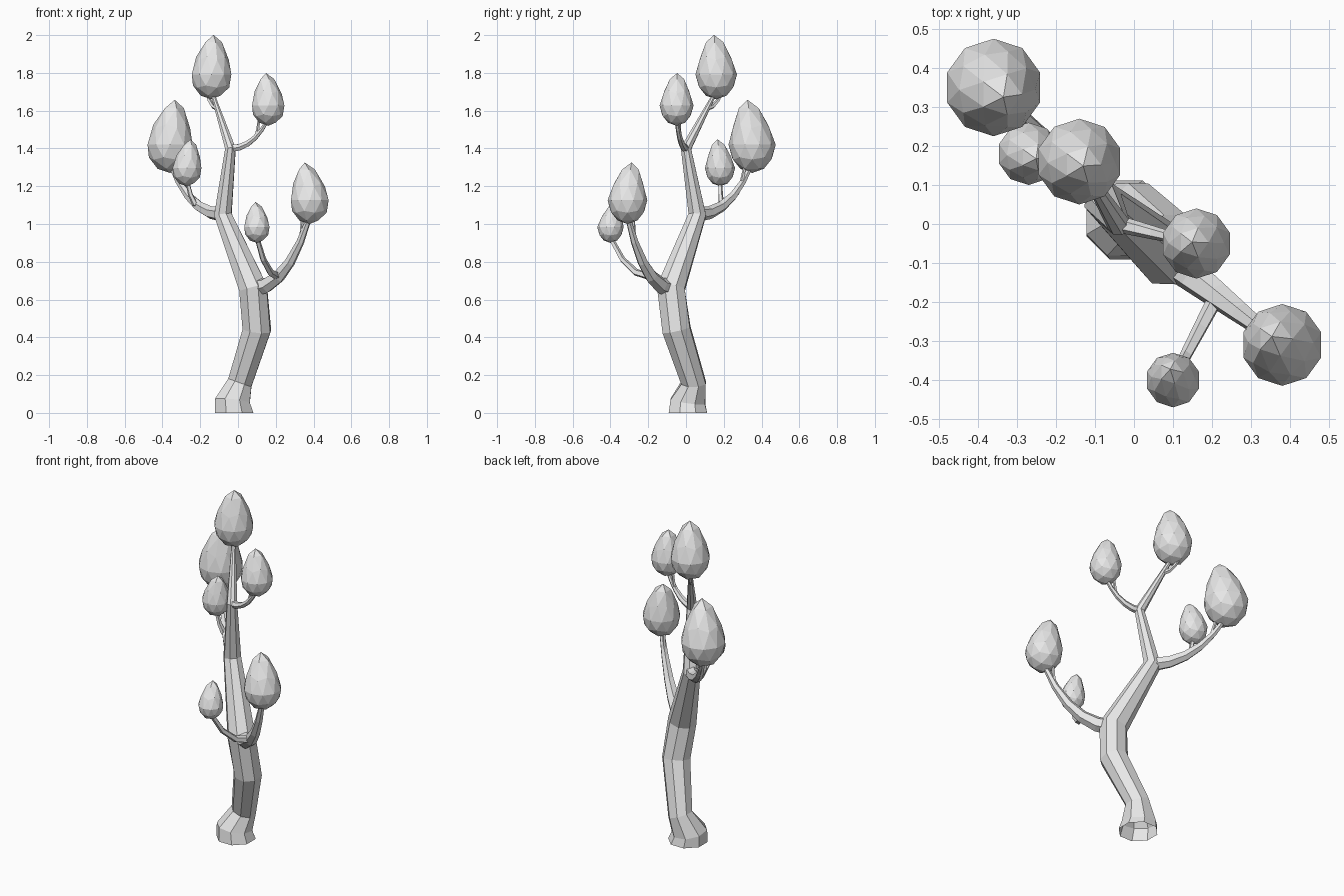
import bpy, bmesh, math
from mathutils import Vector

cube = bpy.data.objects.get("Cube")
if cube:
    bpy.data.objects.remove(cube, do_unlink=True)

grey = bpy.data.materials.new("light_grey")
grey.use_nodes = True
colour = (0.8, 0.8, 0.8, 1)
grey.diffuse_color = colour
grey.node_tree.nodes["Principled BSDF"].inputs["Base Color"].default_value = colour


def finish(name, bm):
    bmesh.ops.recalc_face_normals(bm, faces=bm.faces)
    mesh = bpy.data.meshes.new(name)
    bm.to_mesh(mesh)
    bm.free()
    mesh.materials.append(grey)
    bpy.context.collection.objects.link(bpy.data.objects.new(name, mesh))


def tube(name, points, radii, sides):
    """Faceted limb whose rings follow the path through the points."""
    bm = bmesh.new()
    side = Vector((1, 0, 0))
    rings = []
    last = len(points) - 1
    for index, point in enumerate(points):
        before = points[max(index - 1, 0)]
        after = points[min(index + 1, last)]
        along = (after - point).normalized() + (point - before).normalized()
        if point.z == 0:
            along = Vector((0, 0, 1))
        along.normalize()
        side = (side - along * side.dot(along)).normalized()
        across = along.cross(side)
        ring = []
        for corner in range(sides):
            angle = math.tau * (corner + 0.5) / sides
            outward = side * math.cos(angle) + across * math.sin(angle)
            ring.append(bm.verts.new(point + outward * radii[index]))
        rings.append(ring)
    for low, high in zip(rings, rings[1:]):
        for corner in range(sides):
            following = (corner + 1) % sides
            bm.faces.new((low[corner], low[following], high[following], high[corner]))
    bm.faces.new(rings[-1])
    finish(name, bm)


def branch(name, start, end, thick, thin, sides=6, steps=5):
    """Limb that leaves level, then sweeps up; returns its path points."""
    bend = start.lerp(end, 0.6)
    bend.z = start.z
    points, radii = [], []
    for step in range(steps + 1):
        t = step / steps
        points.append(start.lerp(bend, t).lerp(bend.lerp(end, t), t))
        radii.append(thick + (thin - thick) * t)
    tube(name, points, radii, sides)
    return points


def twig(name, start, end, thick):
    branch(name, start, end, thick, thick * 0.6, sides=5, steps=3)


def leaf_clump(name, x, y, bottom, radius):
    """Low-poly egg with a tip leaning inward; returns where its stalk ends."""
    bm = bmesh.new()
    bmesh.ops.create_icosphere(bm, subdivisions=2, radius=radius)
    for vert in bm.verts:
        rise = max(vert.co.z / radius, 0)
        narrowing = 1 - 0.2 * rise
        lean = 1 - 0.07 * rise ** 2
        vert.co.x = x * lean + vert.co.x * narrowing
        vert.co.y = y * lean + vert.co.y * narrowing
        if rise > 0:
            vert.co.z = 1.9 * radius * rise ** 1.25
        else:
            vert.co.z *= 1.2
        vert.co.z += bottom + 1.2 * radius
    finish(name, bm)
    return Vector((x, y, bottom + 0.4 * radius))


def beside(seat, spread):
    """Stalk end moved toward or away from the tree's axis."""
    return Vector((seat.x * spread, seat.y * spread, seat.z))


# Leaf clumps
top_seat = leaf_clump("top_leaves", x=-0.14, y=0.16, bottom=1.66, radius=0.11)
upper_seat = leaf_clump("upper_left_leaves", x=0.16, y=-0.05, bottom=1.52, radius=0.09)
right_seat = leaf_clump("middle_right_leaves", x=-0.36, y=0.35, bottom=1.27, radius=0.125)
right_small_seat = leaf_clump("middle_right_small_leaves", x=-0.27, y=0.18, bottom=1.2, radius=0.08)
left_seat = leaf_clump("lower_left_leaves", x=0.38, y=-0.31, bottom=1, radius=0.105)
left_small_seat = leaf_clump("lower_left_small_leaves", x=0.1, y=-0.4, bottom=0.9, radius=0.07)

# Trunk, running on into the tall stem
foot = Vector((-0.02, 0.01, 0))
flare = Vector((-0.03, 0.01, 0.06))
ankle = Vector((0.01, 0.04, 0.16))
bulge = Vector((0.1, -0.05, 0.44))
fork = Vector((0.08, -0.08, 0.66))
knee = Vector((-0.08, 0.06, 1.05))
crown = Vector((-0.04, 0, 1.4))
tube("trunk", [foot, flare, ankle, bulge, fork, knee, crown, top_seat],
     [0.11, 0.1, 0.07, 0.08, 0.08, 0.05, 0.03, 0.01], sides=8)

# Side branches, each ending in a large clump
left_path = branch("lower_left_branch", fork, left_seat, thick=0.05, thin=0.014)
right_path = branch("middle_right_branch", knee, right_seat, thick=0.04, thin=0.012)
upper_path = branch("upper_left_branch", crown, upper_seat, thick=0.022, thin=0.01)

# Twigs to the small clumps
twig("lower_left_twig", left_path[2], left_small_seat, thick=0.022)
twig("middle_right_twig", right_path[2], right_small_seat, thick=0.018)

# Short second stalks under the large clumps
twig("lower_left_stalk", left_path[4], beside(left_seat, 0.9), thick=0.014)
twig("middle_right_stalk", right_path[3], beside(right_seat, 0.9), thick=0.014)
twig("upper_left_stalk", upper_path[3], beside(upper_seat, 0.7), thick=0.012)
twig("top_stalk", crown.lerp(top_seat, 0.7), beside(top_seat, 1.2), thick=0.014)
